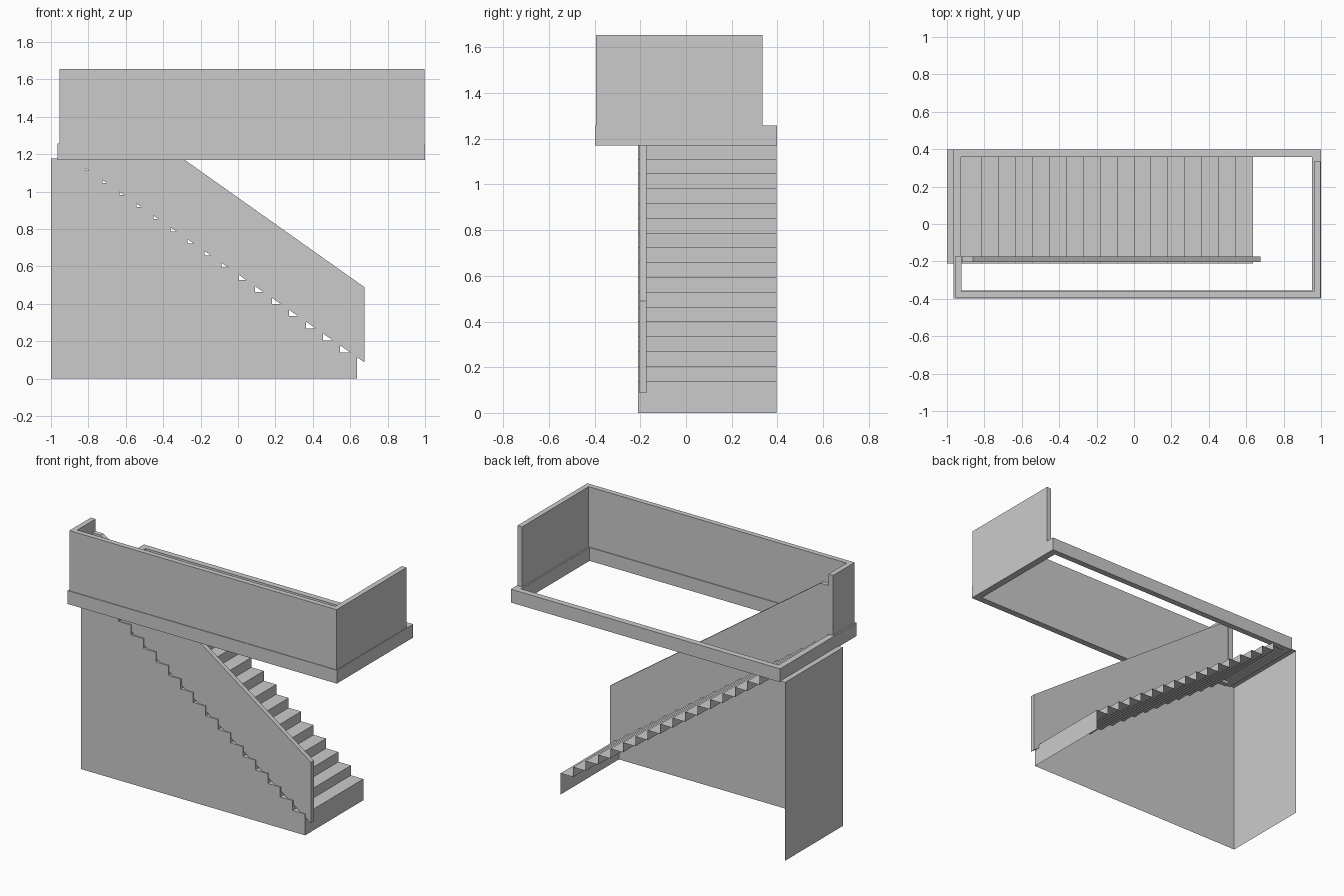
import bpy, bmesh
from mathutils import Vector

if "Cube" in bpy.data.objects:
    bpy.data.objects.remove(bpy.data.objects["Cube"])


def prism(name, profile, offset, skip=None):
    """Extrude a closed 3D profile by an offset; optionally drop faces."""
    bm = bmesh.new()
    off = Vector(offset)
    a = [bm.verts.new(p) for p in profile]
    b = [bm.verts.new(Vector(p) + off) for p in profile]
    bm.faces.new(a)
    bm.faces.new(b[::-1])
    n = len(a)
    for i in range(n):
        j = (i + 1) % n
        bm.faces.new((a[j], a[i], b[i], b[j]))
    bmesh.ops.recalc_face_normals(bm, faces=bm.faces)
    if skip:
        doomed = [f for f in bm.faces if skip(f)]
        bmesh.ops.delete(bm, geom=doomed, context='FACES')
    return finish(name, bm)


def finish(name, bm):
    me = bpy.data.meshes.new(name)
    bm.to_mesh(me)
    bm.free()
    ob = bpy.data.objects.new(name, me)
    bpy.context.collection.objects.link(ob)
    return ob


# Stair shell: treads, risers, front wall and end wall; open at back and bottom
STEPS, RUN, RISE = 17, 0.0908, 0.0648
X0, Z0, Y_FRONT, Y_BACK = 0.637, 0.14, -0.21, 0.397
profile = [(-1, 0), (X0, 0)]
for i in range(STEPS):
    z = Z0 + i * RISE
    x_end = X0 - (i + 1) * RUN if i < STEPS - 1 else -1
    profile += [(X0 - i * RUN, z), (x_end, z)]
prism("staircase", [(x, Y_FRONT, z) for x, z in profile],
      (0, Y_BACK - Y_FRONT, 0),
      lambda f: f.normal.y > 0.9 or f.normal.z < -0.9)

# Sloped balustrade beside the stairs
rail = [(0.675, 0.088), (0.675, 0.49), (-0.86, 1.577), (-0.92, 1.577),
        (-0.92, 1.157), (-0.86, 1.157)]
prism("stair_balustrade", [(x, -0.204, z) for x, z in rail], (0, 0.03, 0))

# Trim frame around the floor opening
bm = bmesh.new()
rings = []
for z in (1.17, 1.258):
    for x1, x2, y1, y2 in ((-0.965, 1, -0.398, 0.398),
                           (-0.925, 0.953, -0.355, 0.358)):
        rings.append([bm.verts.new((x, y, z)) for x, y in
                      ((x1, y1), (x2, y1), (x2, y2), (x1, y2))])
lo_out, lo_in, hi_out, hi_in = rings
for p, q in ((lo_out, hi_out), (hi_out, hi_in), (hi_in, lo_in), (lo_in, lo_out)):
    for i in range(4):
        j = (i + 1) % 4
        bm.faces.new((p[i], p[j], q[j], q[i]))
bmesh.ops.recalc_face_normals(bm, faces=bm.faces)
finish("opening_trim", bm)

# Upper guard wall on three sides of the opening
plan = [(-0.955, -0.17), (-0.955, -0.394), (0.996, -0.394), (0.996, 0.335),
        (0.962, 0.335), (0.962, -0.36), (-0.921, -0.36), (-0.921, -0.17)]
prism("guard_wall", [(x, y, 1.258) for x, y in plan], (0, 0, 0.397))
